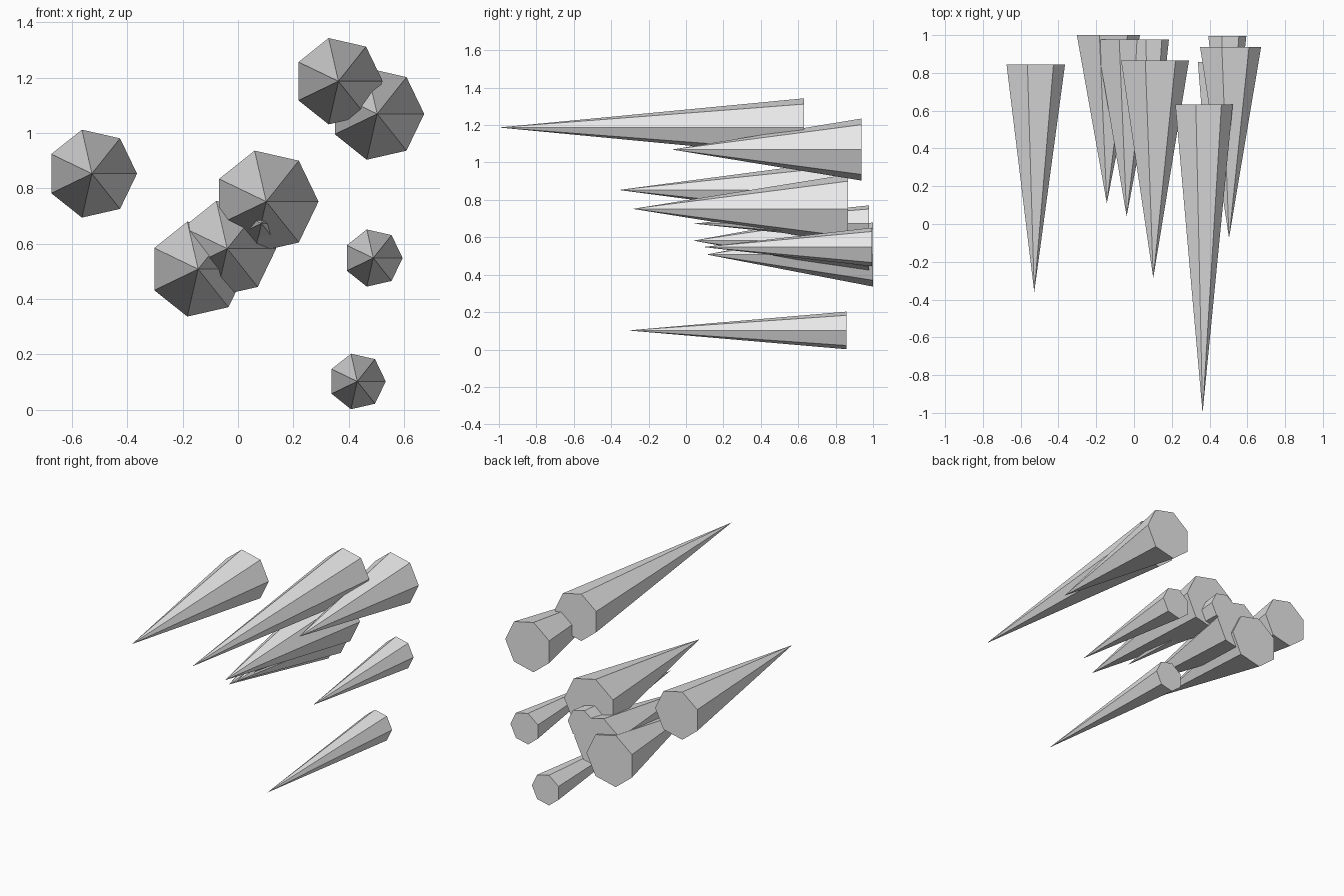
import bpy
import math
from mathutils import Matrix

cube = bpy.data.objects.get("Cube")
if cube:
    bpy.data.objects.remove(cube, do_unlink=True)

GREY = (0.8, 0.8, 0.8, 1)
grey = bpy.data.materials.new("plain grey")
grey.use_nodes = True
grey.diffuse_color = GREY
grey.node_tree.nodes["Principled BSDF"].inputs["Base Color"].default_value = GREY


def spike(name, x, z, radius, tip, base):
    """Seven-sided spike along y, tip to the front, closed flat at the back."""
    bpy.ops.mesh.primitive_cone_add(vertices=7, radius1=radius, radius2=0, depth=base - tip)
    obj = bpy.context.object
    obj.name = name
    # turn a base corner to +x, then lay the cone down with its tip to -y
    start = obj.data.vertices[0].co
    spin = Matrix.Rotation(-math.atan2(start.y, start.x), 4, "Z")
    obj.data.transform(Matrix.Rotation(math.radians(90), 4, "X") @ spin)
    obj.location = (x, (tip + base) / 2, z)
    obj.data.materials.append(grey)


# name, x, z, radius, tip y, base y
spike("right_spike", -0.528, 0.853, 0.163, -0.36, 0.845)
spike("top_long_spike", 0.363, 1.187, 0.16, -1.0, 0.632)
spike("top_left_spike", 0.503, 1.069, 0.17, -0.075, 0.938)
spike("middle_spike", 0.102, 0.752, 0.189, -0.285, 0.865)
spike("cluster_spike", -0.039, 0.582, 0.177, 0.04, 0.978)
spike("cluster_low_spike", -0.144, 0.508, 0.176, 0.11, 1.0)
spike("cluster_thin_spike", 0.085, 0.673, 0.1, 0.04, 0.978)
spike("left_thin_spike", 0.489, 0.548, 0.106, 0.09, 0.995)
spike("bottom_thin_spike", 0.431, 0.102, 0.103, -0.31, 0.857)
